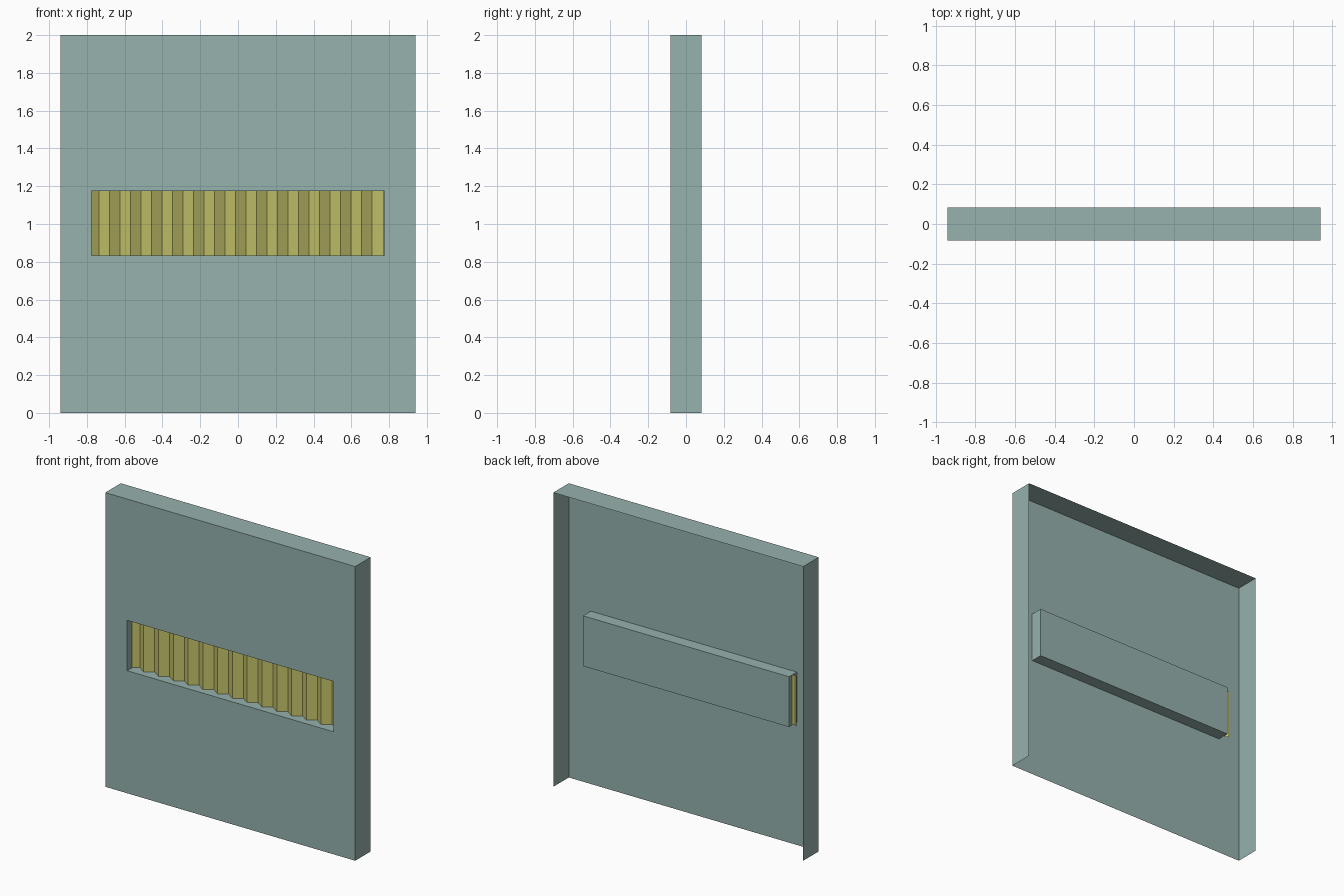
import bpy
import bmesh

default = bpy.data.objects.get("Cube")
if default:
    bpy.data.objects.remove(default, do_unlink=True)


def material(name, color):
    mat = bpy.data.materials.new(name)
    mat.use_nodes = True
    mat.diffuse_color = (*color, 1)
    mat.node_tree.nodes["Principled BSDF"].inputs["Base Color"].default_value = (*color, 1)
    return mat


def finish(name, bm, mat):
    mesh = bpy.data.meshes.new(name)
    bm.to_mesh(mesh)
    bm.free()
    mesh.materials.append(mat)
    obj = bpy.data.objects.new(name, mesh)
    bpy.context.collection.objects.link(obj)
    return obj


grey_green = material("grey green", (0.305, 0.445, 0.423))
straw = material("straw yellow", (0.565, 0.558, 0.15))

HALF_W, HEIGHT, HALF_D = 0.94, 2.0, 0.083
SLOT_X, SLOT_LOW, SLOT_HIGH = 0.775, 0.833, 1.175
SLOT_BACK = 0.0

# Thin shell: back rim, front edge, slot mouth and slot back joined as rings
bm = bmesh.new()


def ring(half_x, low, high, y):
    corners = [(-half_x, low), (half_x, low), (half_x, high), (-half_x, high)]
    return [bm.verts.new((x, y, z)) for x, z in corners]


rings = [
    ring(HALF_W, 0, HEIGHT, HALF_D),
    ring(HALF_W, 0, HEIGHT, -HALF_D),
    ring(SLOT_X, SLOT_LOW, SLOT_HIGH, -HALF_D),
    ring(SLOT_X, SLOT_LOW, SLOT_HIGH, SLOT_BACK),
]
for step, (a, b) in enumerate(zip(rings, rings[1:])):
    for i in range(4):
        if step == 0 and i == 0:
            continue  # the underside stays open
        j = (i + 1) % 4
        bm.faces.new((a[i], a[j], b[j], b[i]))
bm.faces.new(rings[-1])
bmesh.ops.recalc_face_normals(bm, faces=bm.faces)
if max(bm.faces, key=lambda f: f.calc_area()).normal.y > 0:
    bmesh.ops.reverse_faces(bm, faces=bm.faces)
finish("panel_shell", bm, grey_green)

# Pleated strip standing in the slot, its first fold passing through the end wall
PLEAT = 0.0556
FOLD_FRONT, FOLD_BACK = -0.042, -0.003
path = [(-0.812, -0.027)]
for k in range(28):
    path.append((-0.791 + k * PLEAT, FOLD_BACK if k % 2 else FOLD_FRONT))
path.append((SLOT_X - 0.002, FOLD_FRONT))

bm = bmesh.new()
low = [bm.verts.new((x, y, SLOT_LOW + 0.001)) for x, y in path]
high = [bm.verts.new((x, y, SLOT_HIGH - 0.001)) for x, y in path]
for i in range(len(path) - 1):
    bm.faces.new((low[i], low[i + 1], high[i + 1], high[i]))
finish("pleated_strip", bm, straw)
